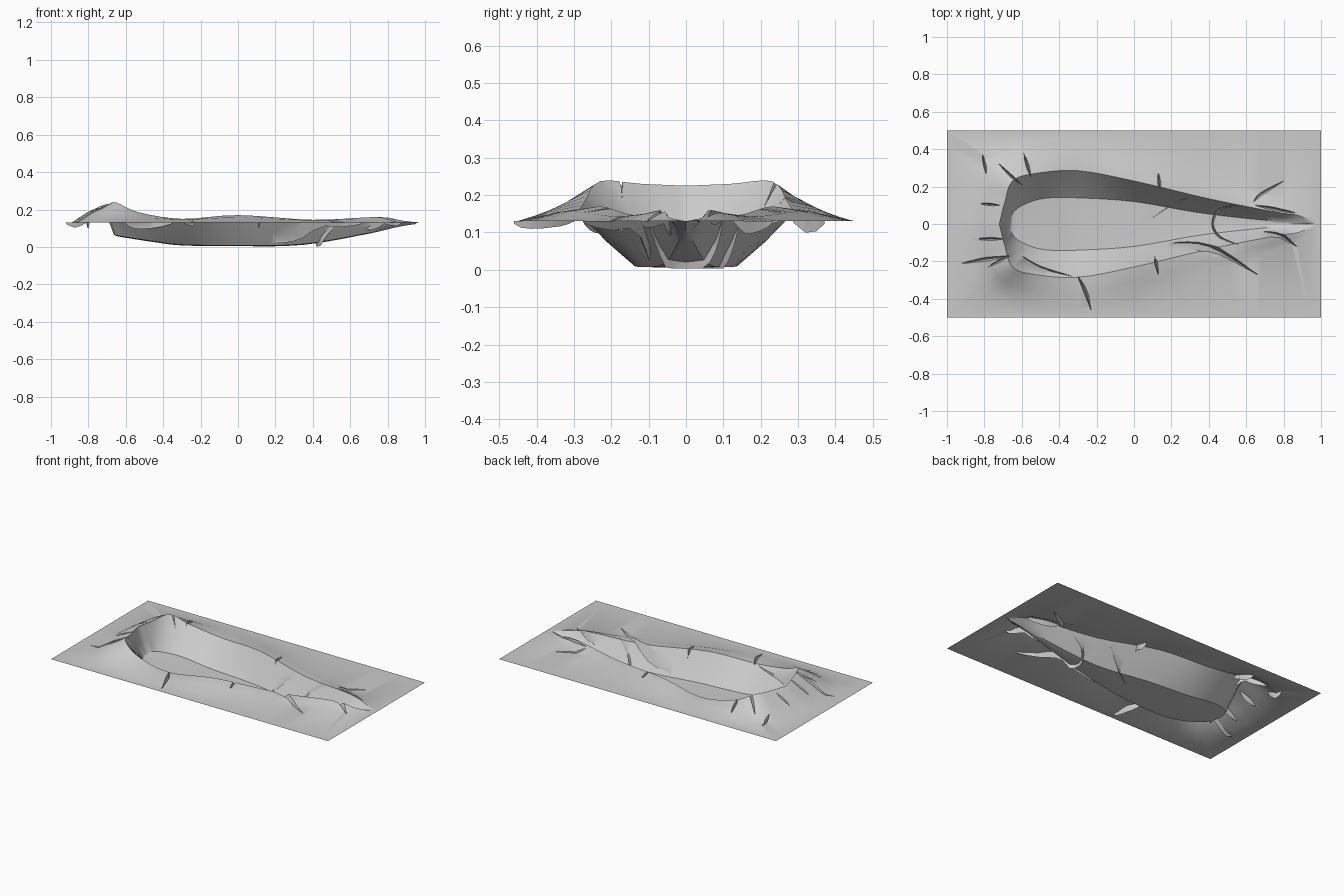
import bpy, bmesh, math
from mathutils import Vector
from mathutils.bvhtree import BVHTree

if "Cube" in bpy.data.objects:
    bpy.data.objects.remove(bpy.data.objects["Cube"])

GROUND = 0.13
STEPS = 4

# Half outlines from the blunt end round to the pointed end
border = [(-1, 0), (-1, .2), (-1, .5), (-.65, .5), (-.3, .5),
          (0, .5), (.4, .5), (.75, .5), (1, .5), (1, 0)]
foot = [(-.89, 0), (-.87, .18), (-.8, .33), (-.62, .43), (-.3, .45),
        (0, .39), (.4, .25), (.75, .14), (.9, .08), (.99, 0)]
crest = [(-.72, 0, .225), (-.69, .12, .23), (-.65, .23, .237), (-.53, .27, .185),
         (-.3, .285, .15), (0, .23, .17), (.4, .135, .145), (.75, .065, .16),
         (.88, .045, .14), (.97, 0, GROUND)]
floor = [(-.665, 0, .07), (-.64, .07, .06), (-.55, .12, .045), (-.45, .14, .03),
         (-.3, .14, .012), (0, .12, .008), (.35, .06, .015), (.7, .02, .075),
         (.85, .01, .11), (.95, 0, .126)]

# Crack paths across the rim, each with its half width
cracks = [
    (.008, [(-.81, .37), (-.79, .27)]),
    (.007, [(-.73, .33), (-.66, .26), (-.6, .21)]),
    (.009, [(-.59, .38), (-.55, .25)]),
    (.007, [(-.83, .11), (-.72, .1)]),
    (.008, [(-.85, -.08), (-.7, -.08)]),
    (.01, [(-.92, -.21), (-.8, -.19), (-.65, -.17)]),
    (.008, [(-.78, -.23), (-.67, -.17)]),
    (.005, [(-.6, -.17), (-.5, -.23), (-.33, -.28)]),
    (.01, [(-.3, -.28), (-.26, -.36), (-.23, -.46)]),
    (.008, [(.11, -.17), (.13, -.27)]),
    (.009, [(.13, .27), (.14, .18)]),
    (.007, [(.29, .14), (.2, .1), (.08, .02)]),
    (.016, [(.2, -.1), (.4, -.12), (.66, -.27)]),
    (.008, [(.8, .23), (.68, .16), (.64, .12)]),
    (.008, [(.58, .1), (.46, .08), (.42, 0), (.46, -.07), (.56, -.11)]),
    (.009, [(.65, .1), (.86, .06)]),
    (.014, [(.69, -.04), (.78, -.06), (.87, -.12)]),
]


def resample(points, steps=STEPS, smooth=True):
    """Run a curve through the points, or straight lines if not smooth."""
    pts = [Vector((p[0], p[1], p[2] if len(p) > 2 else GROUND)) for p in points]
    out = []
    for i in range(len(pts) - 1):
        a, b = pts[i], pts[i + 1]
        before = pts[i - 1] if i else a
        after = pts[i + 2] if i + 2 < len(pts) else b
        for k in range(steps):
            t = k / steps
            p = a.lerp(b, t)
            if smooth:
                ta, tb = (b - before) / 2, (after - a) / 2
                p = (a * (2 * t**3 - 3 * t**2 + 1) + b * (3 * t**2 - 2 * t**3)
                     + ta * (t**3 - 2 * t**2 + t) + tb * (t**3 - t**2))
            out.append(p)
    return out + [pts[-1]]


def blend(a, b, t, lift):
    """Ring part way between two rings, lifted in the middle of the side."""
    n = len(a) - 1
    return [p.lerp(q, t) + Vector((0, 0, lift * min(1, 2 * (1 - i / n))))
            for i, (p, q) in enumerate(zip(a, b))]


def full_loop(half):
    return half + [Vector((p.x, -p.y, p.z)) for p in half[-2:0:-1]]


def to_object(name, bm):
    mesh = bpy.data.meshes.new(name)
    bm.to_mesh(mesh)
    bm.free()
    obj = bpy.data.objects.new(name, mesh)
    bpy.context.collection.objects.link(obj)
    return obj


# Ground sheet with raised rim and hollow, lofted from rings
edge, base = resample(border, smooth=False), resample(foot)
top, bed = resample(crest), resample(floor)
spine = [Vector((p.x, 0, max(p.z - .004, .004))) for p in bed]
halves = [edge, base, blend(base, top, .5, .008), top,
          blend(top, bed, .5, -.006), bed, spine]
bm = bmesh.new()
rings = [[bm.verts.new(p) for p in full_loop(h)] for h in halves]
under = [bm.verts.new((v.co.x, v.co.y, -.4)) for v in rings[0]]
count = len(under)
for a, b in zip([under] + rings[:-1], rings):
    for i in range(count):
        j = (i + 1) % count
        bm.faces.new((a[i], a[j], b[j], b[i]))
bm.faces.new(under)
bmesh.ops.remove_doubles(bm, verts=bm.verts, dist=.0005)
bmesh.ops.recalc_face_normals(bm, faces=bm.faces)
tree = BVHTree.FromBMesh(bm)
crater = to_object("crater_ground", bm)


# Wedge cutters that open the cracks
def add_wedge(bm, half_width, points):
    path = resample(points)
    depth, above = .035, .05
    sections = []
    for i, p in enumerate(path):
        side = path[min(i + 1, len(path) - 1)] - path[max(i - 1, 0)]
        side = Vector((-side.y, side.x, 0)).normalized()
        swell = math.sin(math.pi * i / (len(path) - 1))
        z = tree.ray_cast(Vector((p.x, p.y, 1)), Vector((0, 0, -1)))[0].z
        wide = side * max(half_width * swell, .001) * (depth + above) / depth
        spot = Vector((p.x, p.y, z + above))
        low = Vector((p.x, p.y, max(z - depth * (.2 + .8 * swell), .003)))
        sections.append([bm.verts.new(c) for c in (spot + wide, spot - wide, low)])
    for a, b in zip(sections, sections[1:]):
        for i in range(3):
            j = (i + 1) % 3
            bm.faces.new((a[i], a[j], b[j], b[i]))
    bm.faces.new(sections[0])
    bm.faces.new(sections[-1])
    bmesh.ops.triangulate(bm, faces=bm.faces)
    bmesh.ops.recalc_face_normals(bm, faces=bm.faces)


for width, points in cracks:
    bm = bmesh.new()
    add_wedge(bm, width, points)
    cutter = to_object("crack_cutter", bm)
    cutter.hide_render = True
    cut = crater.modifiers.new("crack", 'BOOLEAN')
    cut.operation, cut.solver, cut.object = 'DIFFERENCE', 'EXACT', cutter
    bpy.context.view_layer.update()
    graph = bpy.context.evaluated_depsgraph_get()
    result = bpy.data.meshes.new_from_object(crater.evaluated_get(graph))
    crater.modifiers.clear()
    crater.data = result
    bpy.data.objects.remove(cutter)

# Keep only the open sheet: drop the block's sides and underside
bm = bmesh.new()
bm.from_mesh(crater.data)
block = [f for f in bm.faces if f.calc_center_median().z < -.05]
bmesh.ops.delete(bm, geom=block, context='FACES')
bm.to_mesh(crater.data)
bm.free()

# Plain grey earth
earth = bpy.data.materials.new("grey earth")
earth.use_nodes = True
colour = (.6, .6, .6, 1)
earth.diffuse_color = colour
earth.node_tree.nodes["Principled BSDF"].inputs["Base Color"].default_value = colour
crater.data.materials.clear()
crater.data.materials.append(earth)

bpy.ops.object.select_all(action='DESELECT')
crater.select_set(True)
bpy.context.view_layer.objects.active = crater
bpy.ops.object.shade_smooth_by_angle(angle=math.radians(35))
